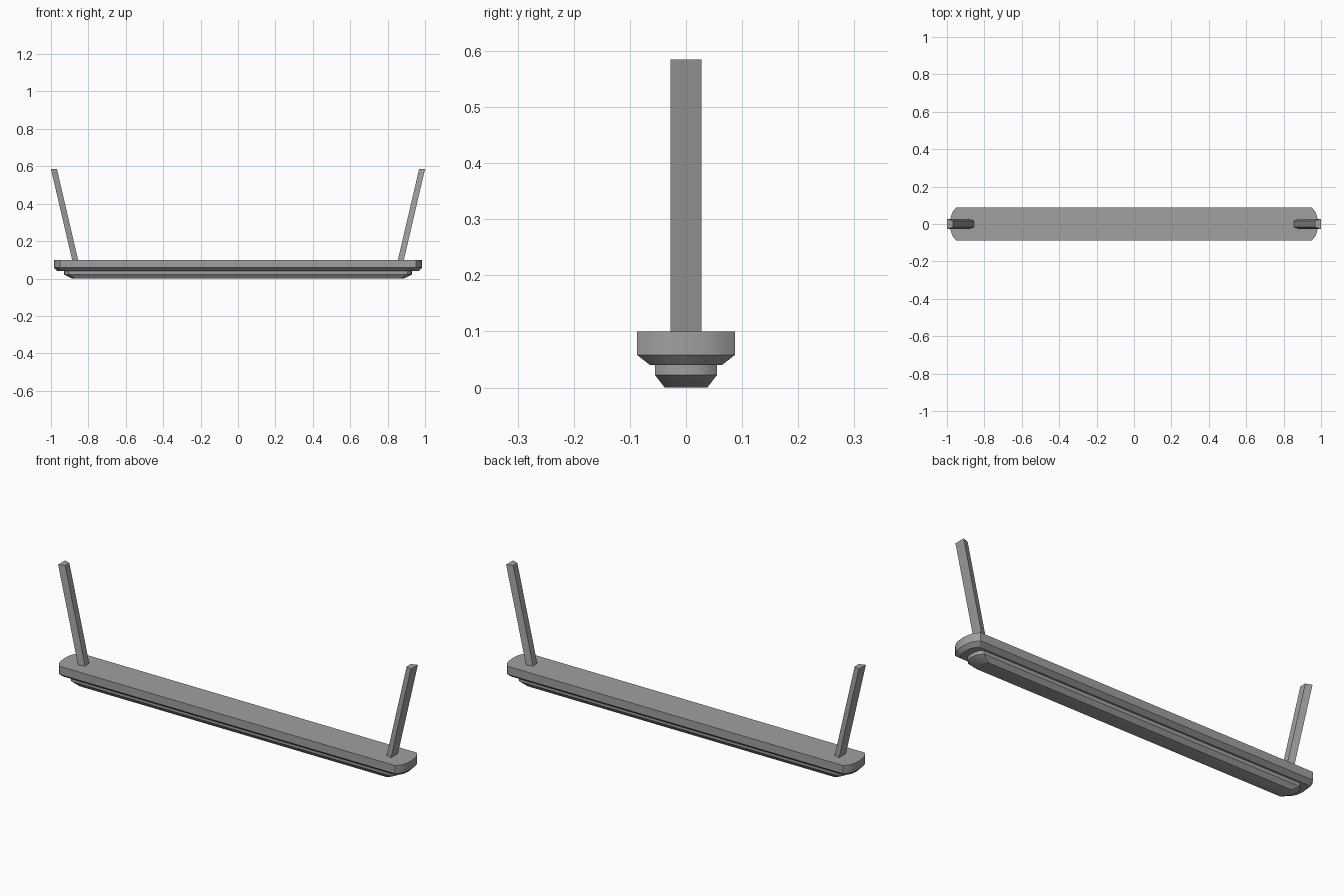
import bpy

cube = bpy.data.objects.get("Cube")
if cube:
    bpy.data.objects.remove(cube, do_unlink=True)

grey = bpy.data.materials.new("plain_grey")
grey.use_nodes = True
COLOUR = (0.35, 0.35, 0.35, 1)
grey.diffuse_color = COLOUR
grey.node_tree.nodes["Principled BSDF"].inputs["Base Color"].default_value = COLOUR


def loft(name, rings):
    """Skin equal-sized rings, listed bottom to top, and cap both ends."""
    n = len(rings[0])
    verts = [v for ring in rings for v in ring]
    faces = [tuple(reversed(range(n))), tuple(range(len(verts) - n, len(verts)))]
    for k in range(len(rings) - 1):
        for i in range(n):
            j = (i + 1) % n
            faces.append((k * n + i, k * n + j, (k + 1) * n + j, (k + 1) * n + i))
    mesh = bpy.data.meshes.new(name)
    mesh.from_pydata(verts, [], faces)
    mesh.materials.append(grey)
    obj = bpy.data.objects.new(name, mesh)
    bpy.context.collection.objects.link(obj)
    bpy.ops.object.select_all(action="DESELECT")
    obj.select_set(True)
    bpy.context.view_layer.objects.active = obj
    bpy.ops.object.shade_smooth_by_angle(angle=0.5)
    return obj


def outline(shoulder, tip, half_width, z):
    """Long plank outline with bowed ends, counter-clockwise."""
    run = tip - shoulder
    bow = [(0, 1), (0.56, 0.75), (0.88, 0.46), (1, 0)]
    quarter = [(shoulder + run * a, half_width * b) for a, b in bow]
    end = [(x, -y) for x, y in quarter] + quarter[-2::-1]
    return [(x, y, z) for x, y in end] + [(-x, -y, z) for x, y in end]


# Deck with a chamfered underside
loft("deck", [outline(0.94, 0.966, 0.064, 0.04),
              outline(0.952, 0.983, 0.087, 0.058),
              outline(0.952, 0.983, 0.087, 0.1)])

# Narrow keel below the deck
loft("keel", [outline(0.87, 0.888, 0.038, 0.0),
              outline(0.905, 0.93, 0.055, 0.022),
              outline(0.905, 0.93, 0.055, 0.045)])


# Outward-leaning posts, tapered toward the inner side
def post_ring(outer, z, side):
    inner = outer - 0.032
    ring = [(inner, -0.017), (outer, -0.028), (outer, 0.028), (inner, 0.017)]
    return [(side * x, side * y, z) for x, y in ring]


for label, side in (("left", 1), ("right", -1)):
    loft(label + "_post", [post_ring(0.88, 0.07, side), post_ring(1.0, 0.585, side)])
